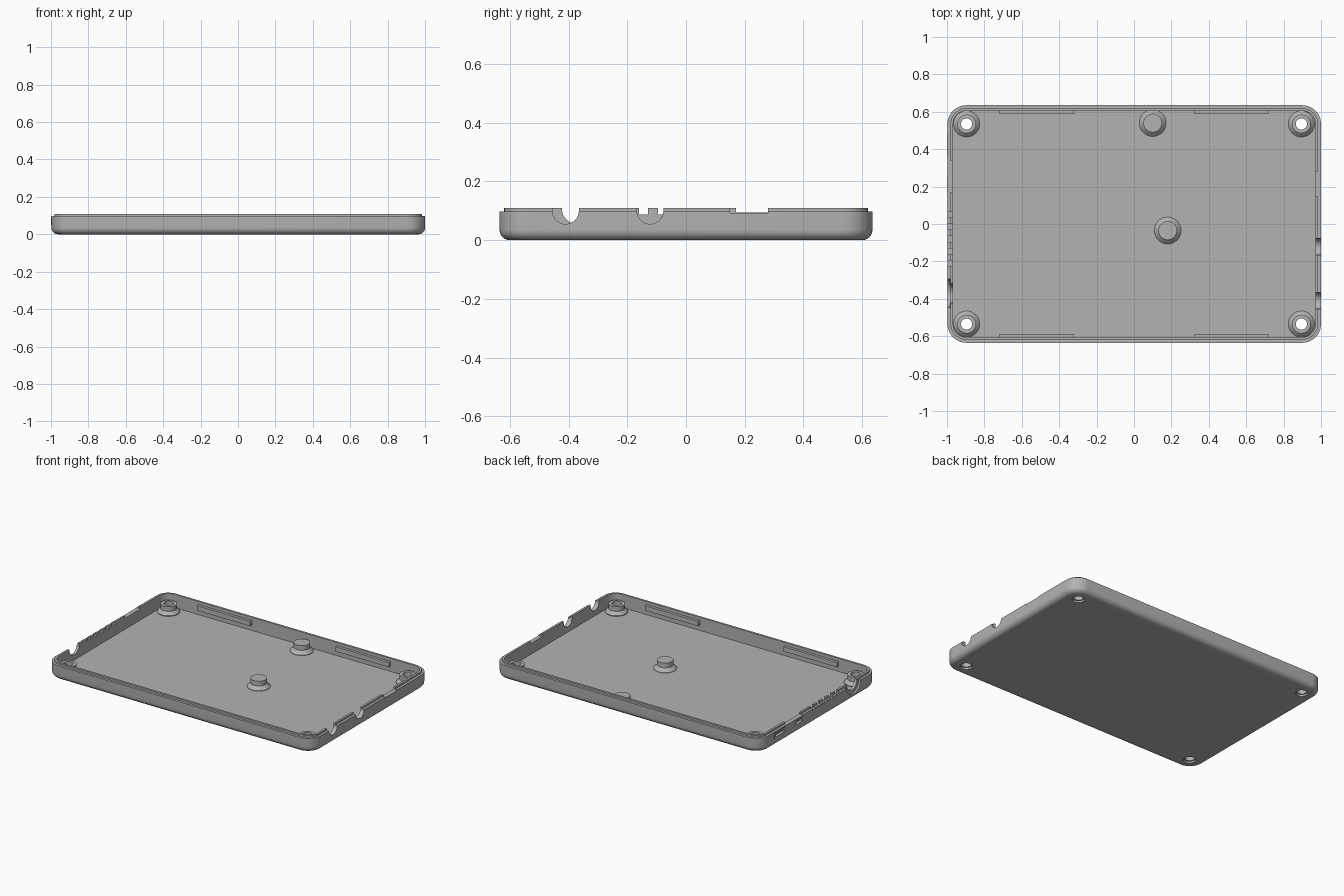
import bpy, bmesh, math

if "Cube" in bpy.data.objects:
    bpy.data.objects.remove(bpy.data.objects["Cube"])

grey = bpy.data.materials.new("plain grey")
grey.diffuse_color = (0.45, 0.45, 0.45, 1)
grey.use_nodes = True
grey.node_tree.nodes["Principled BSDF"].inputs["Base Color"].default_value = grey.diffuse_color
FLOOR, RIM, TOP = 0.02, 0.097, 0.109


def finish(name, bm):
    bmesh.ops.recalc_face_normals(bm, faces=bm.faces)
    me = bpy.data.meshes.new(name)
    bm.to_mesh(me)
    bm.free()
    me.materials.append(grey)
    ob = bpy.data.objects.new(name, me)
    bpy.context.collection.objects.link(ob)
    return ob


def smooth(ob):
    bpy.ops.object.select_all(action='DESELECT')
    ob.select_set(True)
    bpy.context.view_layer.objects.active = ob
    bpy.ops.object.shade_smooth_by_angle(angle=math.radians(30))


def loft(bm, rings, closed=False):
    """Skin equal-length rings; cap the ends unless the rings form a closed loop."""
    vs = [[bm.verts.new(p) for p in ring] for ring in rings]
    pairs = list(zip(vs, vs[1:])) + ([(vs[-1], vs[0])] if closed else [])
    n = len(vs[0])
    for a, b in pairs:
        for i in range(n):
            j = (i + 1) % n
            bm.faces.new((a[i], a[j], b[j], b[i]))
    if not closed:
        bm.faces.new(vs[0][::-1])
        bm.faces.new(vs[-1])


def rounded_rect(inset, z, hx=0.9985, hy=0.635, r=0.1, seg=10):
    pts = []
    for q, (sx, sy) in enumerate(((1, 1), (-1, 1), (-1, -1), (1, -1))):
        for k in range(seg + 1):
            a = math.pi / 2 * (q + k / seg)
            pts.append((0.0015 + sx * (hx - r) + (r - inset) * math.cos(a),
                        sy * (hy - r) + (r - inset) * math.sin(a), z))
    return pts


def circle(r, z, x, y, seg=32):
    return [(x + r * math.cos(2 * math.pi * k / seg),
             y + r * math.sin(2 * math.pi * k / seg), z) for k in range(seg)]


def prism(x0, x1, poly):
    """Extrude a (y, z) outline along x."""
    bm = bmesh.new()
    loft(bm, [[(x, y, z) for y, z in poly] for x in (x0, x1)])
    return bm


def rect(y0, y1, z0, z1):
    return [(y0, z0), (y1, z0), (y1, z1), (y0, z1)]


def u_shape(y, r, zc, seg=20):
    arc = [(y - r * math.cos(math.pi * k / seg), zc - r * math.sin(math.pi * k / seg))
           for k in range(seg + 1)]
    return arc + [(y + r, 0.15), (y - r, 0.15)]


# Shell: rounded bottom edge, outer wall, stepped lip, inner wall, floor
fillet = [(0.035 * (1 - math.sin(a)), 0.035 * (1 - math.cos(a)))
          for a in (math.pi / 2 * k / 6 for k in range(7))]
profile = fillet + [(0, RIM), (0.016, RIM), (0.016, TOP), (0.03, TOP), (0.03, FLOOR)]
bm = bmesh.new()
loft(bm, [rounded_rect(i, z) for i, z in profile])
shell = finish("shell", bm)

# Openings cut in the shell
corners = [(sx * 0.895, sy * 0.535) for sx in (-1, 1) for sy in (-1, 1)]
cuts = []
for x, y in corners:                                   # screw holes
    bm = bmesh.new()
    loft(bm, [circle(0.038, -0.05, x, y), circle(0.038, 0.05, x, y)])
    cuts.append(bm)
for y in (-0.41, -0.122):                              # right cable notches
    cuts.append(prism(0.94, 1.05, u_shape(y, 0.045, 0.1)))
cuts.append(prism(0.94, 1.05, rect(0.15, 0.28, 0.0925, 0.15)))
cuts.append(prism(-1.05, -0.94, u_shape(-0.37, 0.053, 0.108)))   # left cable notch
cuts.append(prism(-1.05, -0.985, u_shape(-0.37, 0.078, 0.108)))
cuts.append(prism(-1.05, -0.94, rect(0.17, 0.34, 0.095, 0.15)))
for k in range(5):                                     # left vent notches
    y = -0.21 + 0.065 * k
    cuts.append(prism(-1.05, -0.94, rect(y - 0.015, y + 0.015, 0.088, 0.15)))
ports = [(0.36, 0.48), (0.17, 0.26)]
for y0, y1 in ports:                                   # left port pockets
    cuts.append(prism(-1.05, -0.98, rect(y0 + 0.01, y1 - 0.01, 0.06, 0.08)))

for bm in cuts:
    cutter = finish("cutter", bm)
    cutter.hide_render = True
    mod = shell.modifiers.new("cut", 'BOOLEAN')
    mod.operation, mod.solver, mod.object = 'DIFFERENCE', 'EXACT', cutter
    bpy.context.view_layer.objects.active = shell
    bpy.ops.object.modifier_apply(modifier=mod.name)
    bpy.data.objects.remove(cutter)
smooth(shell)

# Hollow screw bosses in the corners
for x, y in corners:
    bm = bmesh.new()
    prof = [(0.03, 0.012), (0.07, 0.012), (0.07, FLOOR + 0.005), (0.05, 0.045),
            (0.05, 0.077), (0.03, 0.077)]
    loft(bm, [circle(r, z, x, y) for r, z in prof], closed=True)
    smooth(finish("screw_boss", bm))

# Solid support posts
for x, y in ((0.1, 0.54), (0.18, -0.035)):
    bm = bmesh.new()
    prof = [(0.072, 0.012), (0.072, FLOOR + 0.003), (0.05, 0.045), (0.05, 0.077)]
    loft(bm, [circle(r, z, x, y) for r, z in prof])
    smooth(finish("support_post", bm))

# Snap ridges on the long walls
for sx in (-1, 1):
    for sy in (-1, 1):
        x0, x1 = sorted((sx * 0.32, sx * 0.72))
        y0, y1 = sorted((sy * 0.587, sy * 0.61))
        finish("snap_ridge", prism(x0, x1, rect(y0, y1, 0.055, 0.088)))

# Raised frames around the side ports
for y0, y1 in ports:
    bm = bmesh.new()
    outer, inner = rect(y0, y1, 0.05, 0.09), rect(y0 + 0.01, y1 - 0.01, 0.06, 0.08)
    rings = [(outer, -0.99), (outer, -1.0), (inner, -1.0), (inner, -0.99)]
    loft(bm, [[(x, y, z) for y, z in p] for p, x in rings], closed=True)
    finish("port_frame", bm)
